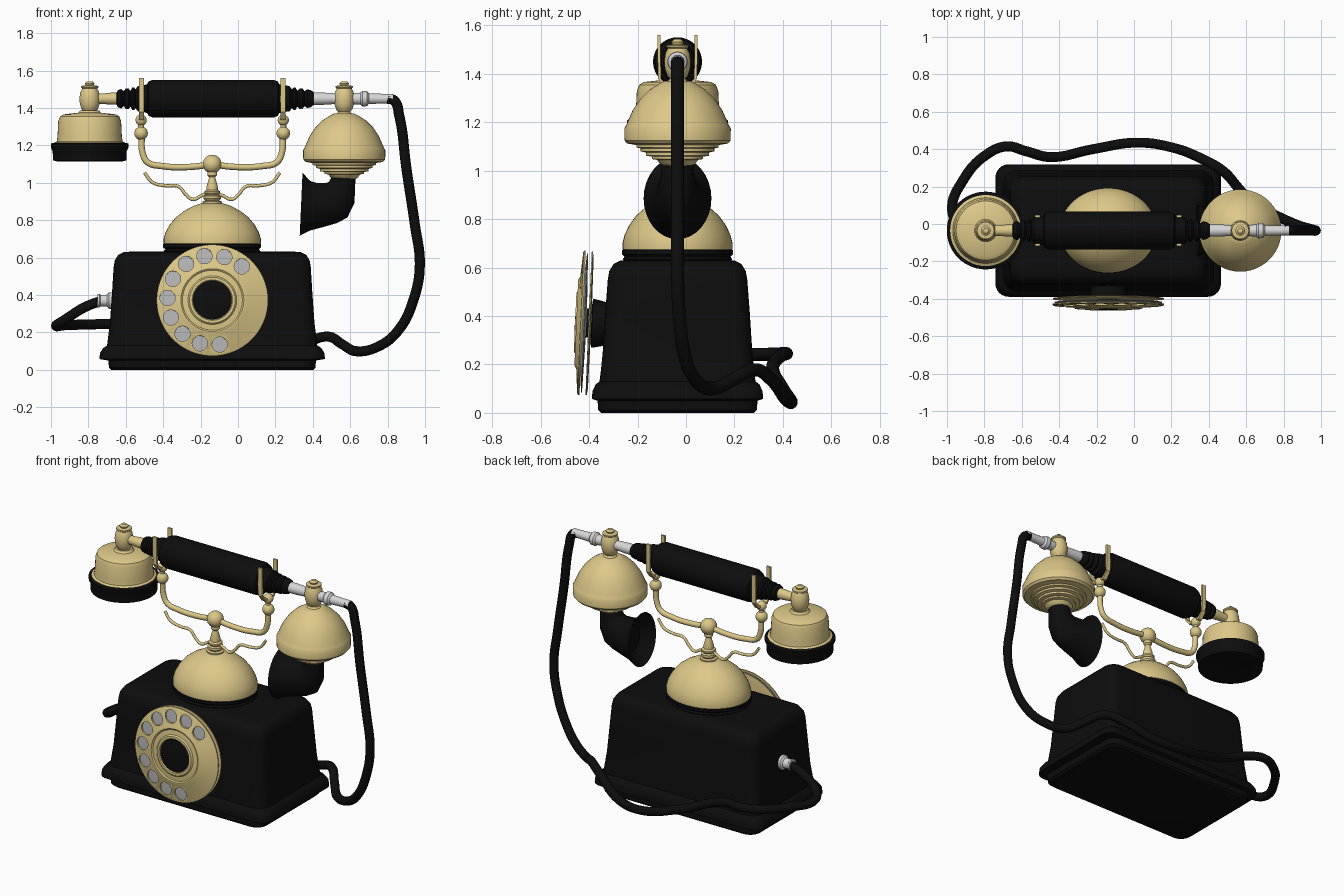
import bpy, bmesh
from math import cos, sin, pi, radians
from mathutils import Vector

if "Cube" in bpy.data.objects:
    bpy.data.objects.remove(bpy.data.objects["Cube"])


def material(name, c):
    m = bpy.data.materials.new(name)
    m.diffuse_color = (*c, 1)
    m.use_nodes = True
    m.node_tree.nodes["Principled BSDF"].inputs["Base Color"].default_value = m.diffuse_color
    return m


BLACK = material("black_lacquer", (0.004, 0.004, 0.004))
GOLD = material("pale_brass", (0.72, 0.58, 0.25))
SILVER = material("silver_fitting", (0.68, 0.68, 0.68))
GREY = material("dial_grey", (0.48, 0.48, 0.48))
CX, CY = -0.138, -0.035          # centre of the body
AX = 1.45                        # handset axis height


def add(name, bm, mat, loc=(0, 0, 0), rot=(0, 0, 0), scale=(1, 1, 1)):
    bmesh.ops.recalc_face_normals(bm, faces=bm.faces)
    me = bpy.data.meshes.new(name)
    bm.to_mesh(me)
    bm.free()
    me.materials.append(mat)
    ob = bpy.data.objects.new(name, me)
    ob.location, ob.rotation_euler, ob.scale = loc, rot, scale
    bpy.context.collection.objects.link(ob)
    return ob


def loft(name, rings, mat, closed=False, **kw):
    """Skin a list of equally long rings of points."""
    bm = bmesh.new()
    vs = [[bm.verts.new(p) for p in r] for r in rings]
    n = len(vs[0])
    pairs = list(zip(vs, vs[1:])) + ([(vs[-1], vs[0])] if closed else [])
    for a, b in pairs:
        for i in range(n):
            bm.faces.new((a[i], a[(i + 1) % n], b[(i + 1) % n], b[i]))
    if not closed:
        bm.faces.new(vs[0])
        bm.faces.new(vs[-1])
    return add(name, bm, mat, **kw)


def lathe(name, prof, mat, n=48, closed=False, **kw):
    """Turn (radius, height) pairs around local z."""
    rings = [[(r * cos(2 * pi * i / n), r * sin(2 * pi * i / n), z) for i in range(n)] for r, z in prof]
    return loft(name, rings, mat, closed, **kw)


def ball(name, loc, r, mat=GOLD):
    bm = bmesh.new()
    bmesh.ops.create_uvsphere(bm, u_segments=24, v_segments=14, radius=r)
    return add(name, bm, mat, loc=loc)


def bake(ob):
    """Replace an object by its evaluated mesh."""
    dg = bpy.context.evaluated_depsgraph_get()
    me = bpy.data.meshes.new_from_object(ob.evaluated_get(dg))
    new = bpy.data.objects.new("baked", me)
    new.matrix_world = ob.matrix_world.copy()
    name = ob.name
    bpy.data.objects.remove(ob)
    bpy.context.collection.objects.link(new)
    new.name = name
    return new


def tube(name, pts, r, mat):
    cu = bpy.data.curves.new(name, 'CURVE')
    cu.dimensions = '3D'
    cu.bevel_depth, cu.bevel_resolution, cu.resolution_u = r, 4, 8
    cu.use_fill_caps = True
    sp = cu.splines.new('BEZIER')
    sp.bezier_points.add(len(pts) - 1)
    for bp, p in zip(sp.bezier_points, pts):
        bp.co = p
        bp.handle_left_type = bp.handle_right_type = 'AUTO'
    cu.materials.append(mat)
    ob = bpy.data.objects.new(name, cu)
    bpy.context.collection.objects.link(ob)
    return bake(ob)


# Body: stacked rounded rectangles with a moulded foot
def rounded(hx, hy, z, r=0.07, k=6):
    return [(sx * (hx - r) + r * cos(a), sy * (hy - r) + r * sin(a), z)
            for q, (sx, sy) in enumerate(((1, 1), (-1, 1), (-1, -1), (1, -1)))
            for a in [(q + j / k) * pi / 2 for j in range(k + 1)]]


body = [(.54, .315, 0), (.552, .328, .012), (.555, .33, .05), (.603, .354, .058), (.6, .351, .09),
        (.582, .338, .118), (.562, .322, .13), (.556, .316, .18), (.547, .309, .25), (.535, .298, .42),
        (.527, .288, .55), (.521, .282, .585), (.503, .264, .615), (.475, .236, .629), (.44, .2, .632)]
loft("body", [rounded(*b) for b in body], BLACK, loc=(CX, CY, 0))

# Domed bell on top of the body, slightly oval
oval = (1, 0.875, 1)
lathe("bell_base_ring", [(.25, .62), (.258, .635), (.25, .645), (.262, .655), (.262, .672), (.24, .675)],
      BLACK, loc=(CX, CY, 0), scale=oval)
lathe("bell_dome", [(.25, .67), (.26, .675), (.26, .7), (.25, .735), (.228, .775), (.195, .815),
                    (.15, .85), (.1, .877), (.06, .89), (.02, .895)], GOLD, loc=(CX, CY, 0), scale=oval)
lathe("cradle_neck", [(.05, .885), (.052, .9), (.038, .905), (.046, .915), (.046, .93), (.034, .935),
                      (.042, .945), (.042, .955), (.03, .962), (.03, .98), (.016, 1.03), (.026, 1.04),
                      (.026, 1.06), (.02, 1.07)], GOLD, n=32, loc=(CX, CY, 0))
ball("cradle_hub", (CX, CY, 1.1), .05)

# Cradle arms, ball joints, forks and the thin scrolls, on both sides
for s, side in ((-1, "left"), (1, "right")):
    X = lambda d: CX + s * d
    tube(f"{side}_cradle_arm", [(X(0), CY, 1.1), (X(.12), CY, 1.085), (X(.27), CY, 1.09),
         (X(.345), CY, 1.11), (X(.372), CY, 1.16), (X(.378), CY, 1.25)], .017, GOLD)
    ball(f"{side}_lower_joint", (X(.38), CY, 1.265), .036)
    ball(f"{side}_upper_joint", (X(.38), CY, 1.335), .03)
    lathe(f"{side}_joint_pin", [(.016, 1.26), (.016, 1.34)], GOLD, n=16, loc=(X(.38), CY, 0))
    bm = bmesh.new()
    path = [(-.082, 1.56), (-.082, 1.46), (-.08, 1.38), (-.045, 1.335)]
    path += [(-y, z) for y, z in reversed(path)]
    rows = []
    for y, z in path:
        k = (y + (.012 if y < 0 else -.012), z + (0.012 if z < 1.37 else 0))
        rows.append([bm.verts.new((dx, a, b)) for a, b in ((y, z), k) for dx in (-.014, .014)])
    for a, b in zip(rows, rows[1:]):
        for i, j in ((0, 1), (1, 3), (3, 2), (2, 0)):
            bm.faces.new((a[i], a[j], b[j], b[i]))
    for e in (rows[0], rows[-1]):
        bm.faces.new((e[0], e[1], e[3], e[2]))
    add(f"{side}_fork", bm, GOLD, loc=(X(.378), CY, 0))
    tube(f"{side}_scroll", [(X(d), CY, z) for d, z in ((.02, .95), (.06, .93), (.105, .912), (.14, .937),
         (.18, .98), (.25, .985), (.32, 1.003), (.362, 1.055))], .009, GOLD)

# Handset grip, turned along x
along_x = dict(loc=(0, CY, AX), rot=(0, pi / 2, 0))
lathe("handset_grip", [(.03, -.65), (.045, -.643), (.052, -.625), (.04, -.61), (.055, -.6), (.055, -.585),
      (.042, -.575), (.06, -.565), (.06, -.555), (.05, -.548), (.068, -.535), (.072, -.5), (.078, -.485),
      (.092, -.478), (.101, -.455), (.101, .19), (.092, .213), (.078, .22), (.072, .235), (.068, .275),
      (.05, .288), (.06, .297), (.06, .307), (.042, .318), (.055, .33), (.055, .345), (.04, .355),
      (.05, .37), (.045, .39), (.03, .41)], BLACK, **along_x)
lathe("receiver_tube", [(.028, -.8), (.028, -.72), (.032, -.68), (.032, -.64)], GOLD, n=24, **along_x)
lathe("transmitter_tube", [(.033, .4), (.033, .45), (.027, .54), (.03, .62), (.032, .655), (.042, .665),
      (.04, .69), (.028, .7), (.026, .78), (.026, .83)], SILVER, n=24, **along_x)

# Turned finials that join the tubes to the two cups
finial = [(.05, -.09), (.032, -.07), (.042, -.06), (.052, -.03), (.055, 0), (.05, .035), (.04, .055),
          (.046, .06), (.046, .068), (.022, .072), (.026, .082), (.014, .093)]
RX, TX = -.793, .568
lathe("receiver_finial", finial, GOLD, n=32, loc=(RX, CY, AX))
lathe("transmitter_finial", finial, GOLD, n=32, loc=(TX, CY, AX))

# Ear cup on the left
lathe("receiver_cup", [(.19, 1.2), (.19, 1.215), (.176, 1.222), (.172, 1.25), (.168, 1.33), (.158, 1.355),
                       (.14, 1.366), (.06, 1.375), (.05, 1.388)], GOLD, loc=(RX, CY, 0))
lathe("receiver_earpiece", [(.06, 1.14), (.13, 1.12), (.175, 1.115), (.196, 1.12), (.198, 1.17), (.208, 1.19),
                            (.208, 1.208), (.198, 1.214), (.17, 1.215)], BLACK, loc=(RX, CY, 0))

# Transmitter bell on the right
lathe("transmitter_bell", [(.06, 1.02), (.072, 1.028), (.085, 1.045), (.105, 1.048), (.105, 1.058), (.13, 1.062),
      (.13, 1.075), (.152, 1.08), (.152, 1.092), (.17, 1.096), (.17, 1.106), (.207, 1.112), (.219, 1.125),
      (.22, 1.175), (.212, 1.188), (.205, 1.205), (.185, 1.25), (.155, 1.295), (.115, 1.335), (.075, 1.36),
      (.055, 1.37)], GOLD, loc=(TX, CY, 0))

# Bent mouthpiece horn: rings given by outer point, inner point and half width
horn = [(.628, 1.04, .5, 1.04, .065), (.626, .96, .495, 1.02, .068), (.622, .89, .487, 1.005, .075),
        (.585, .815, .472, 1.0, .085), (.53, .785, .45, 1.0, .093), (.46, .765, .42, 1.0, .105),
        (.385, .745, .385, 1.01, .118), (.345, .725, .358, 1.04, .135), (.33, .717, .345, 1.055, .14),
        (.342, .73, .352, 1.035, .13), (.4, .8, .41, .96, .07)]
rings = []
for ox, oz, ix, iz, w in horn:
    o, i = Vector((ox, CY, oz)), Vector((ix, CY, iz))
    rings.append([(o + i) / 2 + (o - i) / 2 * cos(t) + Vector((0, w, 0)) * sin(t)
                  for t in [2 * pi * k / 32 for k in range(32)]])
loft("mouthpiece_horn", rings, BLACK)

# Rotary dial, leaning back a little
dial = dict(loc=(-.137, -.433, .372), rot=(radians(87.5), 0, 0))
lathe("dial_mount", [(.09, -.1), (.1, -.055), (.1, -.045), (.06, -.04), (.06, -.005)], BLACK, **dial)
lathe("dial_back_plate", [(.05, -.042), (.27, -.04), (.297, -.036), (.297, -.031), (.05, -.03)], GOLD, **dial)
lathe("dial_number_plate", [(.05, -.022), (.288, -.016), (.288, -.012), (.18, -.003), (.05, -.003)], GREY, **dial)
wheel = lathe("dial_finger_wheel", [(.298, -.006), (.298, 0), (.292, .004), (.19, .012), (.178, .02), (.168, .02),
              (.16, .014), (.13, .017), (.122, .025), (.108, .025), (.1, .015), (.1, .002), (.19, .002)],
              GOLD, n=96, closed=True, **dial)
bm = bmesh.new()
for i in range(10):
    a = radians(49 + 25.6 * i)
    hole = bmesh.ops.create_cone(bm, cap_ends=True, segments=28, radius1=.041, radius2=.041, depth=.1)
    bmesh.ops.translate(bm, verts=hole["verts"], vec=(.24 * cos(a), .24 * sin(a), 0))
cutter = add("finger_hole_cutter", bm, GOLD, **dial)
cutter.hide_render = True
mod = wheel.modifiers.new("holes", 'BOOLEAN')
mod.operation, mod.solver, mod.object = 'DIFFERENCE', 'EXACT', cutter
bake(wheel)
bpy.data.objects.remove(cutter)
lathe("dial_centre", [(.104, 0), (.104, .019), (.06, .024), (.01, .026)], BLACK, **dial)

# Cord from the handset, around the back, to the fitting on the left side
lathe("cord_fitting", [(.045, .0), (.045, .03), (.032, .04), (.03, .075), (.036, .08), (.036, .09)], SILVER, n=24,
      loc=(-.66, -.02, .37), rot=(0, -pi / 2, 0))
tube("cord", [(.8, CY, 1.45), (.835, CY, 1.44), (.862, CY, 1.36), (.9, CY, 1.08), (.945, CY, .78),
              (.972, CY, .56), (.94, -.025, .38), (.86, 0, .215), (.75, .05, .125), (.63, .115, .1),
              (.56, .19, .135), (.48, .28, .178), (.36, .35, .14), (.2, .41, .06), (.02, .435, .045),
              (-.22, .4, .1), (-.45, .358, .19), (-.58, .39, .235), (-.68, .415, .245), (-.79, .37, .243),
              (-.91, .24, .24), (-.972, .07, .238), (-.93, .0, .265), (-.82, -.02, .335), (-.73, -.02, .37)],
     .027, BLACK)

# Smooth shading with crisp edges
bpy.ops.object.select_all(action='DESELECT')
for ob in bpy.context.scene.objects:
    ob.select_set(True)
    bpy.context.view_layer.objects.active = ob
bpy.ops.object.shade_smooth_by_angle(angle=radians(35))
